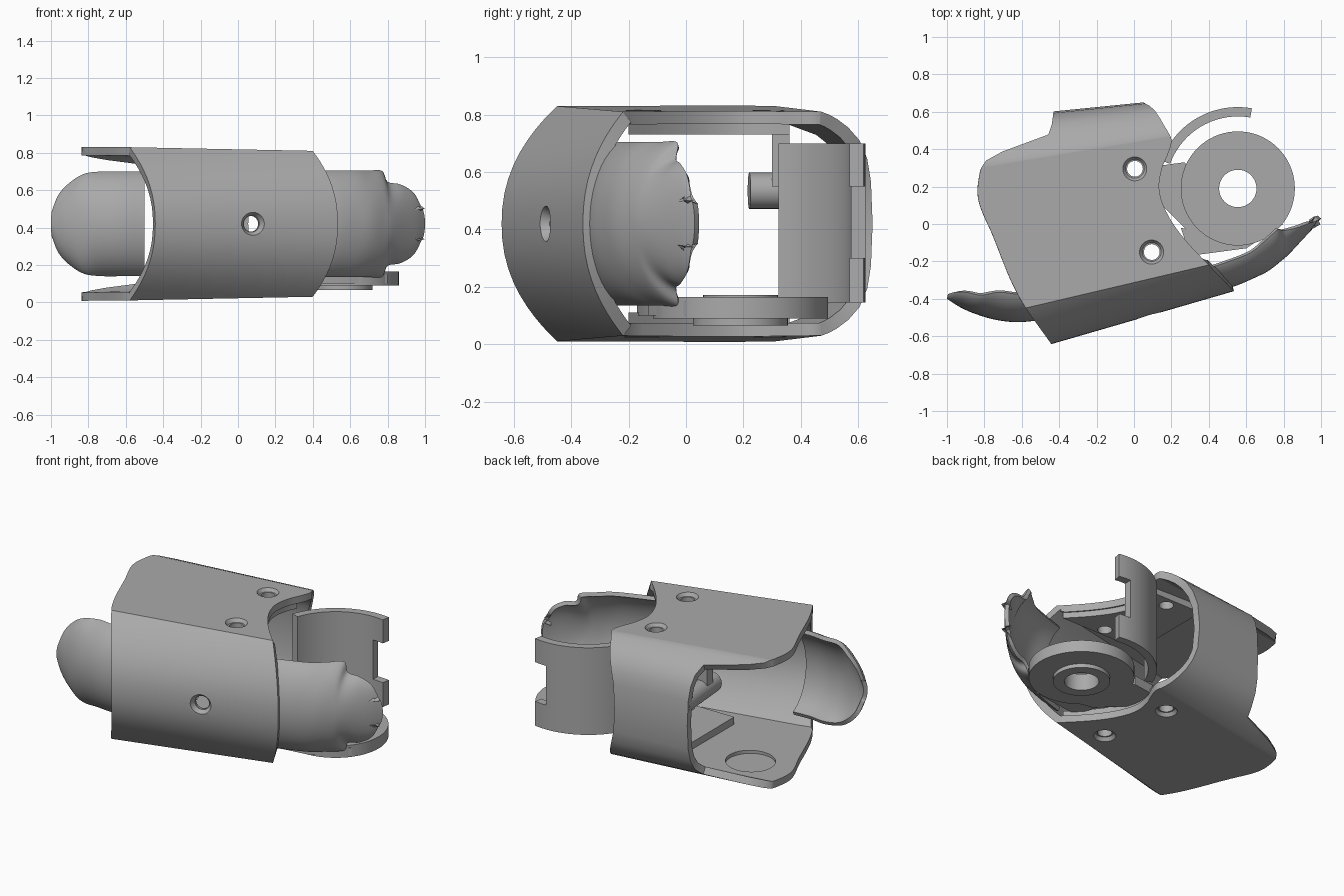
import bpy, bmesh, math
from mathutils import Vector

if "Cube" in bpy.data.objects:
    bpy.data.objects.remove(bpy.data.objects["Cube"])

MID = 0.42
grey = bpy.data.materials.new("plain grey")
grey.diffuse_color = (0.40, 0.40, 0.40, 1)
grey.use_nodes = True
grey.node_tree.nodes["Principled BSDF"].inputs["Base Color"].default_value = grey.diffuse_color


def new_object(name, bm, smooth=35):
    me = bpy.data.meshes.new(name)
    bm.to_mesh(me)
    bm.free()
    me.materials.append(grey)
    ob = bpy.data.objects.new(name, me)
    bpy.context.collection.objects.link(ob)
    finish(ob, smooth)
    return ob


def finish(ob, smooth=35):
    bpy.ops.object.select_all(action='DESELECT')
    bpy.context.view_layer.objects.active = ob
    ob.select_set(True)
    for m in list(ob.modifiers):
        bpy.ops.object.modifier_apply(modifier=m.name)
    bpy.ops.object.shade_smooth_by_angle(angle=math.radians(smooth))


def thicken(ob, t):
    m = ob.modifiers.new("wall", 'SOLIDIFY')
    m.thickness, m.offset, m.use_even_offset = t, -1, True
    finish(ob)


def cut(ob, cutters):
    for c in cutters:
        c.hide_render = True
        m = ob.modifiers.new("cut", 'BOOLEAN')
        m.operation, m.object, m.solver = 'DIFFERENCE', c, 'EXACT'
    finish(ob)
    for c in cutters:
        bpy.data.objects.remove(c)


def prism(name, pts, z0, z1):
    bm = bmesh.new()
    f = bm.faces.new([bm.verts.new((x, y, z0)) for x, y in pts])
    r = bmesh.ops.extrude_face_region(bm, geom=[f])
    bmesh.ops.translate(bm, vec=(0, 0, z1 - z0),
                        verts=[v for v in r['geom'] if isinstance(v, bmesh.types.BMVert)])
    bmesh.ops.recalc_face_normals(bm, faces=bm.faces)
    return new_object(name, bm)


def rod(name, a, b, r0, r1=None, n=40):
    a, b = Vector(a), Vector(b)
    bm = bmesh.new()
    bmesh.ops.create_cone(bm, cap_ends=True, segments=n, radius1=r0,
                          radius2=r0 if r1 is None else r1, depth=(b - a).length)
    rot = (b - a).to_track_quat('Z', 'Y').to_matrix()
    bmesh.ops.rotate(bm, matrix=rot, verts=bm.verts)
    bmesh.ops.translate(bm, vec=(a + b) / 2, verts=bm.verts)
    return new_object(name, bm)


def circle(cx, cy, r, a0, a1, n):
    return [(cx + r * math.cos(math.radians(a0 + (a1 - a0) * i / n)),
             cy + r * math.sin(math.radians(a0 + (a1 - a0) * i / n))) for i in range(n + 1)]


def interp(table, t):
    # smooth (Catmull-Rom) lookup of rows (t, value...)
    if t <= table[0][0]:
        return list(table[0][1:])
    if t >= table[-1][0]:
        return list(table[-1][1:])
    k = max(i for i in range(len(table) - 1) if table[i][0] <= t)
    p, q = table[k], table[k + 1]
    h = q[0] - p[0]
    s = (t - p[0]) / h
    a, b = table[max(k - 1, 0)], table[min(k + 2, len(table) - 1)]
    out = []
    for c in range(1, len(p)):
        m0 = (q[c] - a[c]) / (q[0] - a[0]) * h
        m1 = (b[c] - p[c]) / (b[0] - p[0]) * h
        out.append((2*s**3 - 3*s*s + 1) * p[c] + (s**3 - 2*s*s + s) * m0
                   + (3*s*s - 2*s**3) * q[c] + (s**3 - s*s) * m1)
    return out


# Plan outlines of the sleeve ends, as x against y
LEFT = [(-.66, -.43), (-.38, -.62), (-.05, -.76), (.12, -.83), (.24, -.83), (.34, -.79),
        (.395, -.68), (.425, -.51), (.5, -.45), (.60, -.43)]
RIGHT = [(-.37, .545), (-.22, .40), (-.08, .27), (.05, .18), (.18, .135), (.3, .15),
         (.37, .18), (.45, .2), (.52, .165), (.62, .1), (.65, .05)]


def end_x(a, b, table):
    lo, hi = -1.2, 1.0
    for _ in range(40):
        x = (lo + hi) / 2
        if x < interp(table, a + b * x)[0]:
            lo = x
        else:
            hi = x
    return lo


# Upper half of the sleeve section: y = a + b x, height as share h and drop d
half = []
for i in range(13):
    h = math.sin(math.pi / 2 * i / 12)
    f = h ** 2.2
    half.append((-.514 + .201 * f, .29 - .055 * f, h, 0))
for i in range(1, 27):
    f = 1 - (1 - i / 26) ** 1.5
    half.append((-.313 + .753 * f, .235 - .07 * f, 1, .004 * f))
for a, b, d in ((.47, .165, .015), (.50, .16, .03), (.545, .145, .06), (.59, .125, .105),
                (.622, .11, .17), (.638, .104, .25), (.645, .1, .398)):
    half.append((a, b, 1, d))

# Sleeve: tapering tube trimmed by the end outlines
bm = bmesh.new()
ring = [(p, 1) for p in half] + [(p, -1) for p in half[-2:0:-1]]
NX = 10
rows = []
for (a, b, h, d), s in ring:
    x0, x1 = end_x(a, b, LEFT), end_x(a, b, RIGHT)
    row = []
    for i in range(NX + 1):
        x = x0 + (x1 - x0) * i / NX
        z = max((.398 - .02 * x) * h - d, 0) if (a, b, h, d) != half[-1] else 0
        row.append(bm.verts.new((x, a + b * x, MID + s * z)))
    rows.append(row)
for j in range(len(rows)):
    p, q = rows[j], rows[(j + 1) % len(rows)]
    for i in range(NX):
        bm.faces.new((p[i], p[i + 1], q[i + 1], q[i]))
sleeve = new_object("sleeve", bm)
thicken(sleeve, .045)

# Countersunk screw holes and the joint recesses inside the plates
tools = []
for x, y in ((.005, .295), (.095, -.15)):
    tools.append(rod("hole_cutter", (x, y, -.1), (x, y, 1), .042))
    for s in (1, -1):
        tools.append(rod("sink_cutter", (x, y, MID + s * .375), (x, y, MID + s * .41), .05, .075))
n = Vector((.28, -.96, 0))
c = Vector((.08, -.491, MID))
tools.append(rod("hole_cutter", c - n * .1, c + n * .1, .042))
tools.append(rod("sink_cutter", c - n * .03, c + n * .01, .045, .07))
for s in (1, -1):
    tools.append(rod("recess_cutter", (-.56, .15, MID + s * .3), (-.56, .15, MID + s * .38), .145))
cut(sleeve, tools)

# Stiffening pads inside the top and bottom plates
pad = [(interp(RIGHT, y)[0] - .012, y) for y in [-.2 + .04 * i for i in range(15)]]
pad += [(-.2, .36), (-.2, -.2)]
for name, s in (("upper_pad", 1), ("lower_pad", -1)):
    z = sorted((MID + s * .31, MID + s * .36))
    p = prism(name, pad, *z)
    cut(p, [rod("hole_cutter", (x, y, -.1), (x, y, 1), .042)
            for x, y in ((.005, .295), (.095, -.15))])


# Scooped end guards: rows of centre x, y, edge x, y, half height
def guard(name, table):
    bm = bmesh.new()
    nu, nv = 40, 24
    rows = [(i,) + r for i, r in enumerate(table)]
    grid = []
    for i in range(nu + 1):
        cx, cy, ex, ey, h = interp(rows, (len(table) - 1) * i / nu)
        line = []
        for j in range(nv + 1):
            v = math.sin(math.pi / 2 * (2 * j / nv - 1))
            f = 1 - math.sqrt(max(0, 1 - .92 * v * v))
            f /= 1 - math.sqrt(.08)
            line.append(bm.verts.new((cx + (ex - cx) * f, cy + (ey - cy) * f, MID + h * v)))
        grid.append(line)
    for i in range(nu):
        for j in range(nv):
            bm.faces.new((grid[i][j], grid[i+1][j], grid[i+1][j+1], grid[i][j+1]))
    thicken(new_object(name, bm), .025)


guard("right_guard", [
    (.40, -.36, .36, -.25, .285), (.53, -.335, .48, -.21, .285), (.64, -.29, .62, -.155, .285),
    (.72, -.25, .70, -.09, .285), (.79, -.195, .77, -.03, .283), (.83, -.16, .80, -.035, .225),
    (.90, -.085, .87, -.02, .21), (.96, -.02, .94, .005, .165), (1.0, .03, .985, .02, .08)])
guard("left_guard", [
    (-1, -.40, -.995, -.375, .07), (-.97, -.42, -.96, -.365, .155), (-.92, -.45, -.9, -.365, .22),
    (-.85, -.48, -.82, -.38, .268), (-.75, -.51, -.72, -.365, .28), (-.63, -.525, -.62, -.375, .28),
    (-.50, -.515, -.50, -.37, .28)])

# Rear curved guard around the right joint, with a notch in its free edge
JX, JY = .555, .19
rear = prism("rear_guard", circle(JX, JY, .435, 80, 160, 32) + circle(JX, JY, .385, 160, 80, 32),
             .145, .70)
cut(rear, [prism("notch_cutter", [(.55, .5), (.8, .5), (.8, .7), (.55, .7)], .30, .55)])

# Joint disc with boss, lip and arm towards the sleeve
disc = prism("joint_disc", circle(JX, JY, .305, 0, 355, 71), .09, .165)
boss = rod("joint_boss", (JX, JY, .065), (JX, JY, .0905), .165)
lip = rod("joint_lip", (JX, JY, .16), (JX, JY, .172), .13)
for part in (disc, boss, lip):
    cut(part, [rod("bore_cutter", (JX, JY, 0), (JX, JY, .3), .10)])
prism("joint_arm", [(.05, .30), (.27, .33), (.36, .22), (.36, .10), (.38, -.05), (.28, -.03),
                    (.05, .2)], .09, .15)
prism("joint_web", [(.30, -.17), (.60, -.13), (.80, 0), (.55, -.03), (.38, -.05), (.25, -.02)],
      .10, .15)

# Inner stop peg and its rib
rod("stop_peg", (-.34, .22, .535), (-.37, .585, .535), .063)
prism("peg_rib", [(-.40, .30), (-.28, .30), (-.28, .36), (-.40, .36)], .55, .78)
